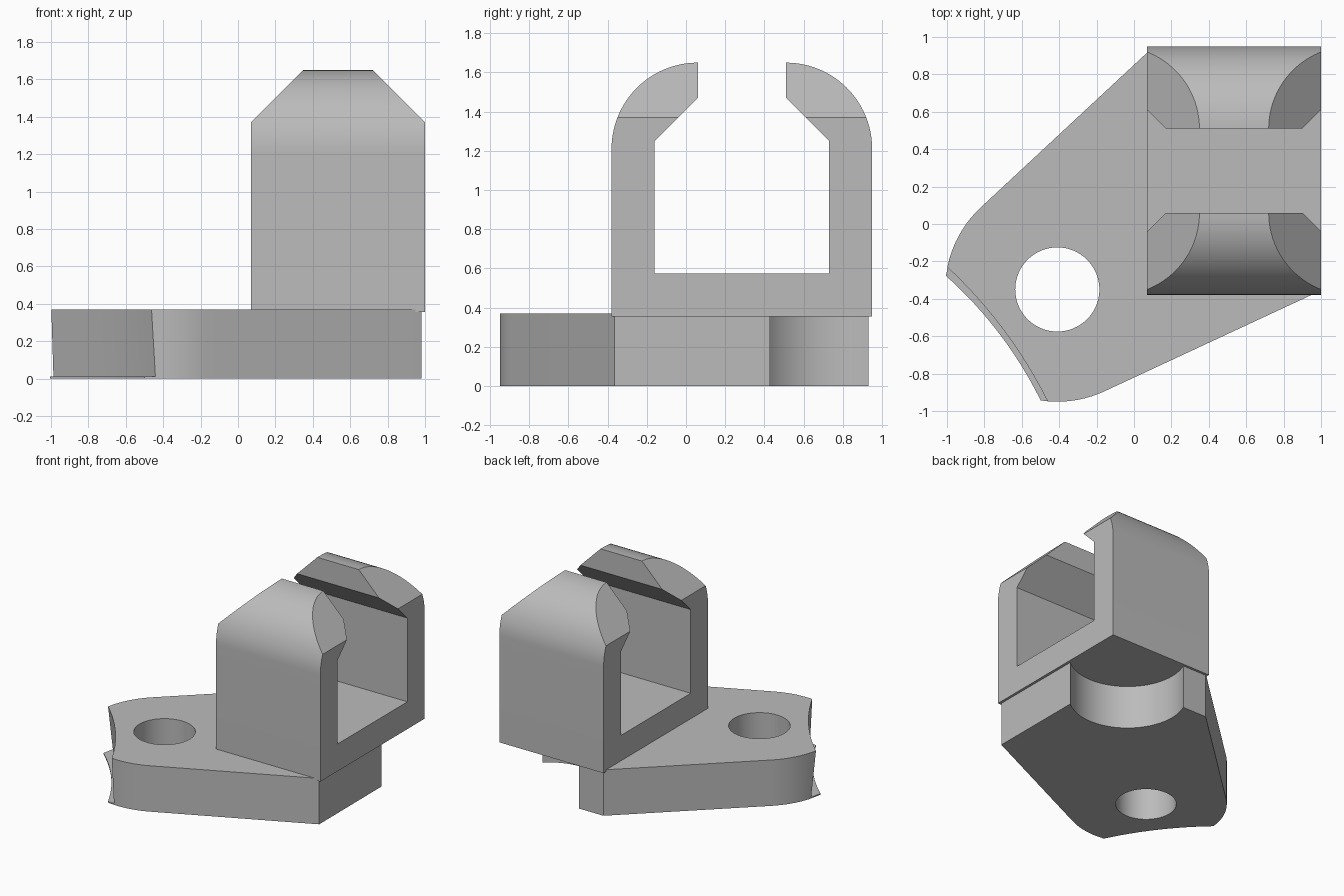
import bpy
import bmesh
from math import radians, cos, sin
from mathutils import Vector

if "Cube" in bpy.data.objects:
    bpy.data.objects.remove(bpy.data.objects["Cube"], do_unlink=True)

grey = bpy.data.materials.new("plain grey")
grey.use_nodes = True
grey.diffuse_color = (0.5, 0.5, 0.5, 1)
grey.node_tree.nodes["Principled BSDF"].inputs["Base Color"].default_value = (0.5, 0.5, 0.5, 1)


def arc(centre, r, start, end, n):
    """Points on a circle from one angle to another, in degrees."""
    angles = [radians(start + (end - start) * i / n) for i in range(n + 1)]
    return [Vector((centre[0] + r * cos(a), centre[1] + r * sin(a))) for a in angles]


def loft(name, rings):
    """Closed solid through rings of equal point count."""
    bm = bmesh.new()
    loops = [[bm.verts.new(p) for p in ring] for ring in rings]
    n = len(loops[0])
    for a, b in zip(loops, loops[1:]):
        for i in range(n):
            j = (i + 1) % n
            bm.faces.new((a[i], a[j], b[j], b[i]))
    bm.faces.new(loops[0][::-1])
    bm.faces.new(loops[-1])
    bmesh.ops.remove_doubles(bm, verts=bm.verts, dist=0.0001)
    bmesh.ops.recalc_face_normals(bm, faces=bm.faces)
    mesh = bpy.data.meshes.new(name)
    bm.to_mesh(mesh)
    bm.free()
    mesh.materials.append(grey)
    obj = bpy.data.objects.new(name, mesh)
    bpy.context.collection.objects.link(obj)
    return obj


def activate(obj):
    bpy.ops.object.select_all(action='DESELECT')
    obj.select_set(True)
    bpy.context.view_layer.objects.active = obj


def cut(obj, cutter):
    activate(obj)
    mod = obj.modifiers.new("cut", 'BOOLEAN')
    mod.operation = 'DIFFERENCE'
    mod.solver = 'EXACT'
    mod.object = cutter
    bpy.ops.object.modifier_apply(modifier=mod.name)
    bpy.data.objects.remove(cutter, do_unlink=True)


def smooth(obj):
    activate(obj)
    bpy.ops.object.shade_smooth_by_angle(angle=radians(25))


# Mounting plate: rounded end, hollowed end face with a thin lip, relief at the back corner
EYE = (-0.41, -0.35)
ROUND = 0.6


def plate_ring(z, start, end, bulge=0.04, steps=12):
    a, b = arc(EYE, ROUND, start, end, 1)
    side = (b - a).normalized()
    inward = Vector((-side.y, side.x))
    hollow = [a.lerp(b, t / steps) + inward * bulge * 4 * (t / steps) * (1 - t / steps)
              for t in range(steps + 1)]
    outline = ([Vector((0.085, 0.93))]
               + arc(EYE, ROUND, 133.5, 162, 8)
               + hollow
               + arc(EYE, ROUND, 268, 294.7, 8)
               + [Vector((0.98, -0.365))]
               + arc((0.70, 0.76), 0.432, -50, -203.2, 32))
    return [(p.x, p.y, z) for p in outline]


plate = loft("mounting_plate", [plate_ring(0, 173, 261.5), plate_ring(0.01, 173, 261.5),
                                plate_ring(0.01, 164, 267), plate_ring(0.37, 168.5, 265)])

# Screw hole through the plate
circle = arc(EYE, 0.225, 0, 360, 64)[:-1]
hole = loft("hole_cutter", [[(p.x, p.y, z) for p in circle] for z in (-0.2, 0.6)])
cut(plate, hole)
smooth(plate)

# Open clamp: half profile in y and z, mirrored about the slot centre
MID = 0.285
half = [Vector(p) for p in ((-0.38, 0.355), (-0.38, 1.21))]
half += arc((0.06, 1.21), 0.44, 180, 90, 24)[1:]
half += [Vector(p) for p in ((0.06, 1.47), (-0.16, 1.25), (-0.16, 0.575))]
profile = half + [Vector((2 * MID - p.x, p.y)) for p in reversed(half)]
clamp = loft("clamp", [[(x, p.x, p.y) for p in profile] for x in (0.07, 1.0)])

# Sloping cuts across the upper ends of both jaws
for side in (-1, 1):
    wedge = [(0.185, 1.65), (0.465, 1.37), (0.8, 1.37), (0.8, 2.0), (0.185, 2.0)]
    cutter = loft("end_cutter", [[(0.535 + side * x, y, z) for x, z in wedge]
                                 for y in (-0.8, 1.4)])
    cut(clamp, cutter)
smooth(clamp)
